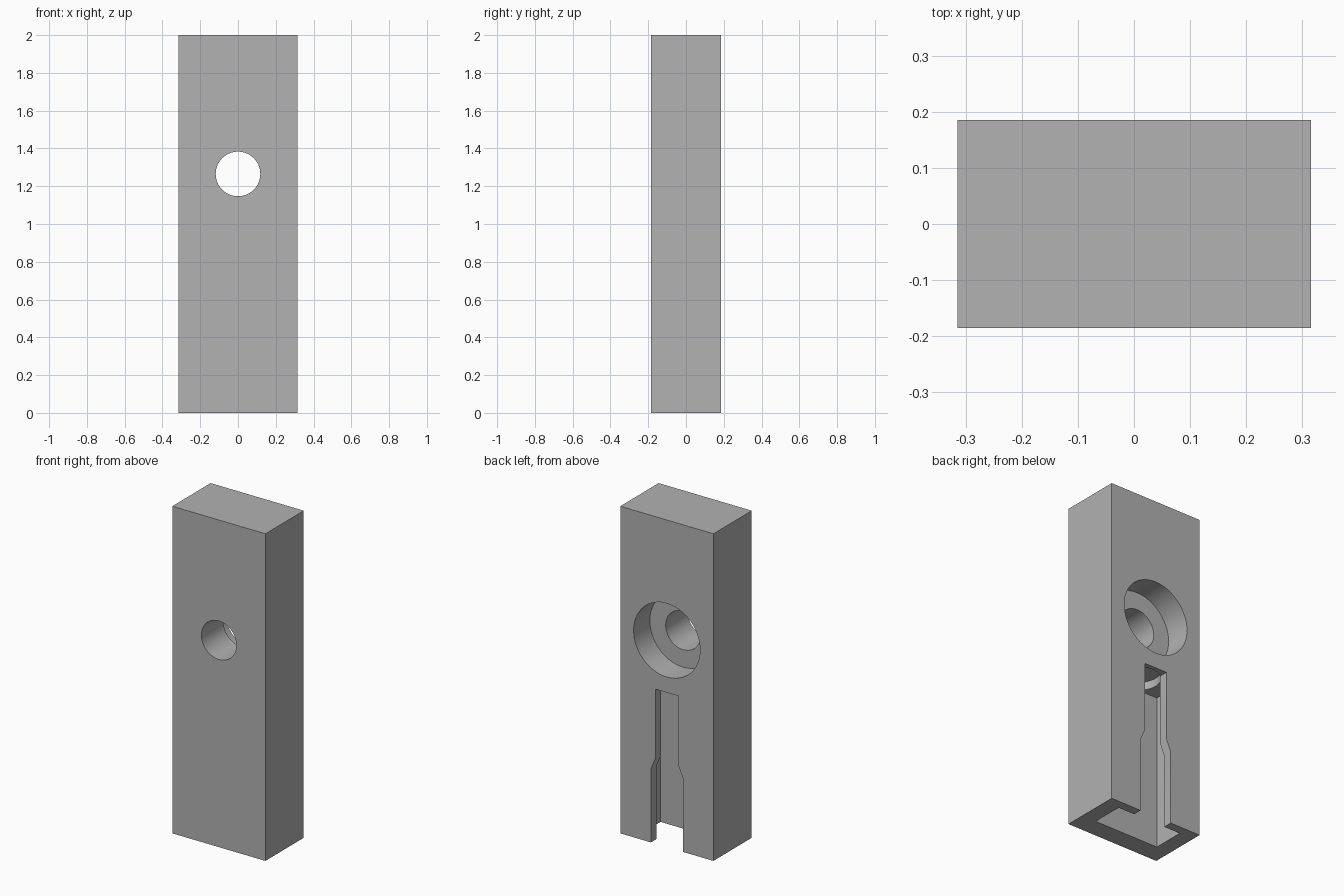
import bpy, bmesh, math
from mathutils import Matrix, Vector

cube = bpy.data.objects.get("Cube")
if cube:
    bpy.data.objects.remove(cube, do_unlink=True)

W, D, H = 0.315, 0.185, 2.0      # half width, half depth, height
HOLE_Z = 1.265                   # screw hole height
SLOT_TOP = 0.945
LIP = D - 0.055                  # inner face of the slot lips

grey = bpy.data.materials.new("mid grey")
grey.use_nodes = True
colour = (0.445, 0.445, 0.445, 1)
grey.diffuse_color = colour
grey.node_tree.nodes["Principled BSDF"].inputs["Base Color"].default_value = colour


def add_object(name, bm):
    bmesh.ops.recalc_face_normals(bm, faces=bm.faces)
    mesh = bpy.data.meshes.new(name)
    bm.to_mesh(mesh)
    bm.free()
    mesh.materials.append(grey)
    obj = bpy.data.objects.new(name, mesh)
    bpy.context.collection.objects.link(obj)
    return obj


def prism(name, profile, y0, y1):
    """Extrude an x-z profile from y0 to y1."""
    bm = bmesh.new()
    face = bm.faces.new([bm.verts.new((x, y0, z)) for x, z in profile])
    side = bmesh.ops.extrude_face_region(bm, geom=[face])["geom"]
    verts = [v for v in side if isinstance(v, bmesh.types.BMVert)]
    bmesh.ops.translate(bm, verts=verts, vec=(0, y1 - y0, 0))
    return add_object(name, bm)


def box(name, half, z0, z1, y0, y1):
    return prism(name, [(-half, z0), (half, z0), (half, z1), (-half, z1)], y0, y1)


def cylinder(name, radius, start, end):
    start, end = Vector(start), Vector(end)
    axis = end - start
    turn = axis.to_track_quat('Z', 'Y').to_matrix().to_4x4()
    bm = bmesh.new()
    bmesh.ops.create_cone(bm, cap_ends=True, segments=64, radius1=radius,
                          radius2=radius, depth=axis.length,
                          matrix=Matrix.Translation((start + end) / 2) @ turn)
    return add_object(name, bm)


# Solid block
block = box("mounting_block", W, 0, H, -D, D)

# Stepped slot opening in the back, wider towards the bottom
half_slot = [(0.108, -0.1), (0.108, 0.45), (0.078, 0.52), (0.078, SLOT_TOP)]
slot = half_slot + [(-x, z) for x, z in reversed(half_slot)]

cutters = [
    # Through hole with a counterbore from the back
    cylinder("screw_hole_cutter", 0.118, (0, -D - 0.1, HOLE_Z), (0, D + 0.1, HOLE_Z)),
    cylinder("counterbore_cutter", 0.225, (0, D - 0.157, HOLE_Z), (0, D + 0.1, HOLE_Z)),
    # Wide pocket behind the slot, open at the bottom
    box("pocket_cutter", 0.219, -0.1, SLOT_TOP, -0.066, LIP),
    prism("slot_cutter", slot, LIP - 0.05, D + 0.1),
    # Shallow round recess in the pocket ceiling
    cylinder("recess_cutter", 0.13, (0, 0.03, SLOT_TOP - 0.1), (0, 0.03, SLOT_TOP + 0.05)),
]
# Keep the recess cutter from reaching the lips below the ceiling
for v in cutters[-1].data.vertices:
    if v.co.z < SLOT_TOP:
        v.co.z = SLOT_TOP - 0.001

bpy.context.view_layer.objects.active = block
block.select_set(True)
for cutter in cutters:
    cutter.hide_render = True
    mod = block.modifiers.new(cutter.name, 'BOOLEAN')
    mod.operation = 'DIFFERENCE'
    mod.solver = 'EXACT'
    mod.object = cutter
    bpy.ops.object.modifier_apply(modifier=mod.name)
for cutter in cutters:
    bpy.data.objects.remove(cutter, do_unlink=True)

bpy.ops.object.shade_smooth_by_angle(angle=math.radians(30))
